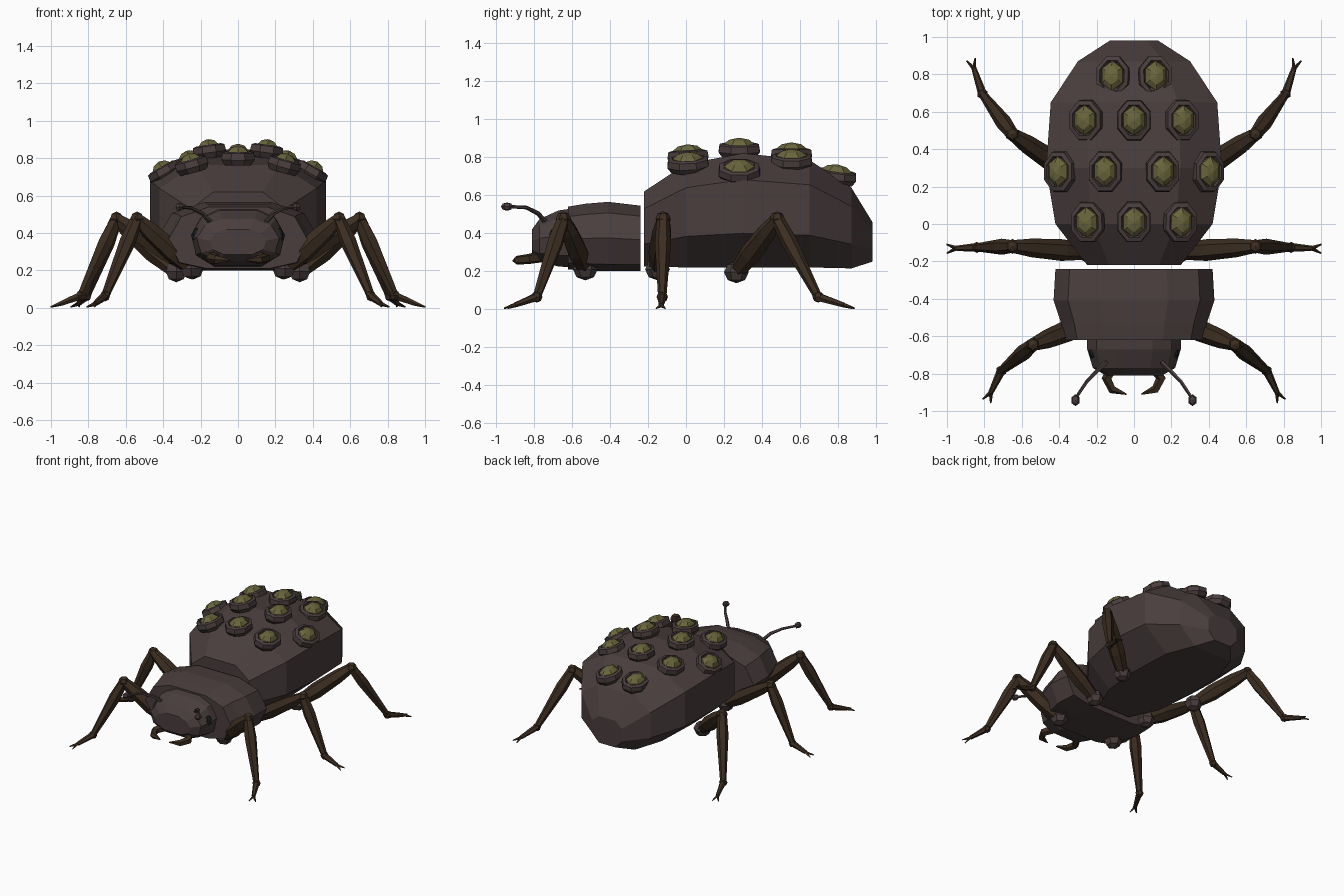
import bpy, bmesh
from math import sin, cos, pi, radians
from mathutils import Vector, Matrix

if "Cube" in bpy.data.objects:
    bpy.data.objects.remove(bpy.data.objects["Cube"])


def material(name, rgb):
    m = bpy.data.materials.new(name)
    m.diffuse_color = (*rgb, 1)
    m.use_nodes = True
    m.node_tree.nodes["Principled BSDF"].inputs["Base Color"].default_value = m.diffuse_color
    return m


SHELL = material("shell", (0.068, 0.048, 0.047))
LEG = material("leg", (0.045, 0.027, 0.015))
OLIVE = material("olive", (0.14, 0.13, 0.045))
EYE = material("eye", (0.012, 0.014, 0.014))


def finish(name, bm, mat):
    bmesh.ops.recalc_face_normals(bm, faces=bm.faces)
    me = bpy.data.meshes.new(name)
    bm.to_mesh(me)
    bm.free()
    me.materials.append(mat)
    ob = bpy.data.objects.new(name, me)
    bpy.context.collection.objects.link(ob)
    return ob


def skin(bm, rings):
    """Bridge equal rings of points and cap both ends."""
    vs = [[bm.verts.new(p) for p in r] for r in rings]
    n = len(vs[0])
    for a, b in zip(vs, vs[1:]):
        for i in range(n):
            j = (i + 1) % n
            bm.faces.new((a[i], a[j], b[j], b[i]))
    bm.faces.new(vs[0])
    bm.faces.new(vs[-1])


def body(name, half, stations):
    """Loft a half section (width, height fractions) along y: (y, w, bottom, top)."""
    sec = half + [(-x, z) for x, z in reversed(half)]
    bm = bmesh.new()
    skin(bm, [[(x * w, y, b + z * (t - b)) for x, z in sec] for y, w, b, t in stations])
    return finish(name, bm, SHELL)


def tube(bm, pts, radii, sides=6):
    pts = [Vector(p) for p in pts]
    rings = []
    for i, (p, r) in enumerate(zip(pts, radii)):
        d = (pts[min(i + 1, len(pts) - 1)] - pts[max(i - 1, 0)]).normalized()
        u = d.cross(Vector((0, 0, 1))).normalized()
        v = u.cross(d)
        rings.append([p + r * (cos(2 * pi * k / sides) * u + sin(2 * pi * k / sides) * v)
                      for k in range(sides)])
    skin(bm, rings)


def ball(bm, c, r, seg=8, rings=5):
    bmesh.ops.create_uvsphere(bm, u_segments=seg, v_segments=rings, radius=1,
                              matrix=Matrix.Translation(c) @ Matrix.Diagonal((*r, 1)))


# Abdomen, thorax and head
body("abdomen", [(0.55, 0), (1, 0.3), (1, 0.77), (0.53, 1)],
     [(-0.22, 0.25, 0.225, 0.62), (0.0, 0.42, 0.22, 0.765), (0.3, 0.47, 0.22, 0.82),
      (0.65, 0.445, 0.22, 0.785), (0.87, 0.30, 0.215, 0.64), (0.98, 0.13, 0.25, 0.46)])
body("thorax", [(0.45, 0), (0.85, 0.1), (1, 0.48), (0.82, 0.84), (0.42, 1)],
     [(-0.62, 0.37, 0.21, 0.54), (-0.53, 0.39, 0.205, 0.555),
      (-0.41, 0.43, 0.20, 0.565), (-0.24, 0.42, 0.20, 0.545)])
body("head", [(0.5, 0), (0.9, 0.2), (1, 0.55), (0.8, 0.85), (0.4, 1)],
     [(-0.81, 0.15, 0.285, 0.42), (-0.77, 0.22, 0.25, 0.475),
      (-0.67, 0.25, 0.225, 0.52), (-0.60, 0.25, 0.22, 0.53)])

# Back bumps: octagonal plate with a faceted olive gem, tilted with the shell
bumps = [(0.115, 0.79, 0.71, 8, -8), (0, 0.555, 0.825, 0, 0), (0.26, 0.555, 0.79, 16, 0),
         (0.155, 0.28, 0.85, 8, 0), (0.40, 0.28, 0.735, 30, 0),
         (0, 0.01, 0.815, 0, 3), (0.25, 0.01, 0.775, 16, 3)]
for x, y, z, roll, pitch in bumps:
    for s in ((1, -1) if x else (1,)):
        M = (Matrix.Translation((s * x, y, z)) @ Matrix.Rotation(radians(s * roll), 4, 'Y')
             @ Matrix.Rotation(radians(pitch), 4, 'X'))
        bm = bmesh.new()
        prof = [(0.085, -0.05), (0.105, -0.02), (0.10, 0.015), (0.078, 0.022), (0.07, 0.008)]
        skin(bm, [[M @ Vector((0.92 * r * cos(k * pi / 4 + pi / 8), 1.12 * r * sin(k * pi / 4 + pi / 8), h))
                   for k in range(8)] for r, h in prof])
        finish("bump_plate", bm, SHELL)
        bm = bmesh.new()
        skin(bm, [[M @ Vector((0.065 * f * cos(k * pi / 3 + pi / 6), 0.085 * f * sin(k * pi / 3 + pi / 6), h))
                   for k in range(6)] for f, h in [(1, 0), (0.95, 0.02), (0.6, 0.043), (0.05, 0.052)]])
        finish("bump_gem", bm, OLIVE)

# Legs: hip, knee, ankle, toe
legs = {"front": [(0.25, -0.53, 0.21), (0.54, -0.645, 0.475), (0.71, -0.785, 0.065), (0.765, -0.90, 0.022)],
        "middle": [(0.24, -0.15, 0.21), (0.65, -0.12, 0.475), (0.84, -0.125, 0.065), (0.95, -0.13, 0.022)],
        "rear": [(0.33, 0.265, 0.195), (0.65, 0.48, 0.475), (0.81, 0.695, 0.065), (0.855, 0.83, 0.022)]}
for s, side in ((1, "left"), (-1, "right")):
    for name, pts in legs.items():
        hip, knee, ankle, toe = [Vector((s * x, y, z)) for x, y, z in pts]
        bm = bmesh.new()
        ball(bm, hip, (0.065, 0.065, 0.058), 6, 4)
        finish(f"{name}_{side}_hip", bm, SHELL)
        bm = bmesh.new()
        tube(bm, [hip, hip.lerp(knee, 0.35), hip.lerp(knee, 0.75), knee], [0.04, 0.058, 0.05, 0.034])
        ball(bm, knee, (0.04, 0.04, 0.04), 6, 4)
        tube(bm, [knee, knee.lerp(ankle, 0.3), ankle], [0.034, 0.043, 0.022])
        ball(bm, ankle, (0.03, 0.03, 0.03), 6, 4)
        tube(bm, [ankle, toe], [0.024, 0.014])
        d = (toe - ankle).normalized()
        w = d.cross(Vector((0, 0, 1))).normalized()
        for k in (1, -1):  # claws
            tip = toe + d * 0.055 + w * 0.024 * k
            tip.z = 0.005
            tube(bm, [toe, tip], [0.012, 0.004], 4)
        finish(f"{name}_{side}_leg", bm, LEG)

    # Eyes
    bm = bmesh.new()
    ball(bm, (s * 0.215, -0.685, 0.385), (0.032, 0.042, 0.045))
    finish(f"{side}_eye", bm, EYE)

    # Antennae with clubbed tips
    bm = bmesh.new()
    tube(bm, [(s * x, y, z) for x, y, z in [(0.14, -0.73, 0.45), (0.19, -0.78, 0.505),
         (0.25, -0.84, 0.535), (0.31, -0.93, 0.54)]], [0.014, 0.012, 0.01, 0.009], 5)
    ball(bm, (s * 0.313, -0.942, 0.54), (0.024, 0.032, 0.022), 6, 4)
    finish(f"{side}_antenna", bm, SHELL)

    # Curved jaws
    bm = bmesh.new()
    tube(bm, [(s * x, y, z) for x, y, z in [(0.11, -0.77, 0.275), (0.145, -0.825, 0.265),
         (0.115, -0.885, 0.258), (0.04, -0.91, 0.255)]], [0.03, 0.028, 0.024, 0.004], 5)
    finish(f"{side}_jaw", bm, LEG)
